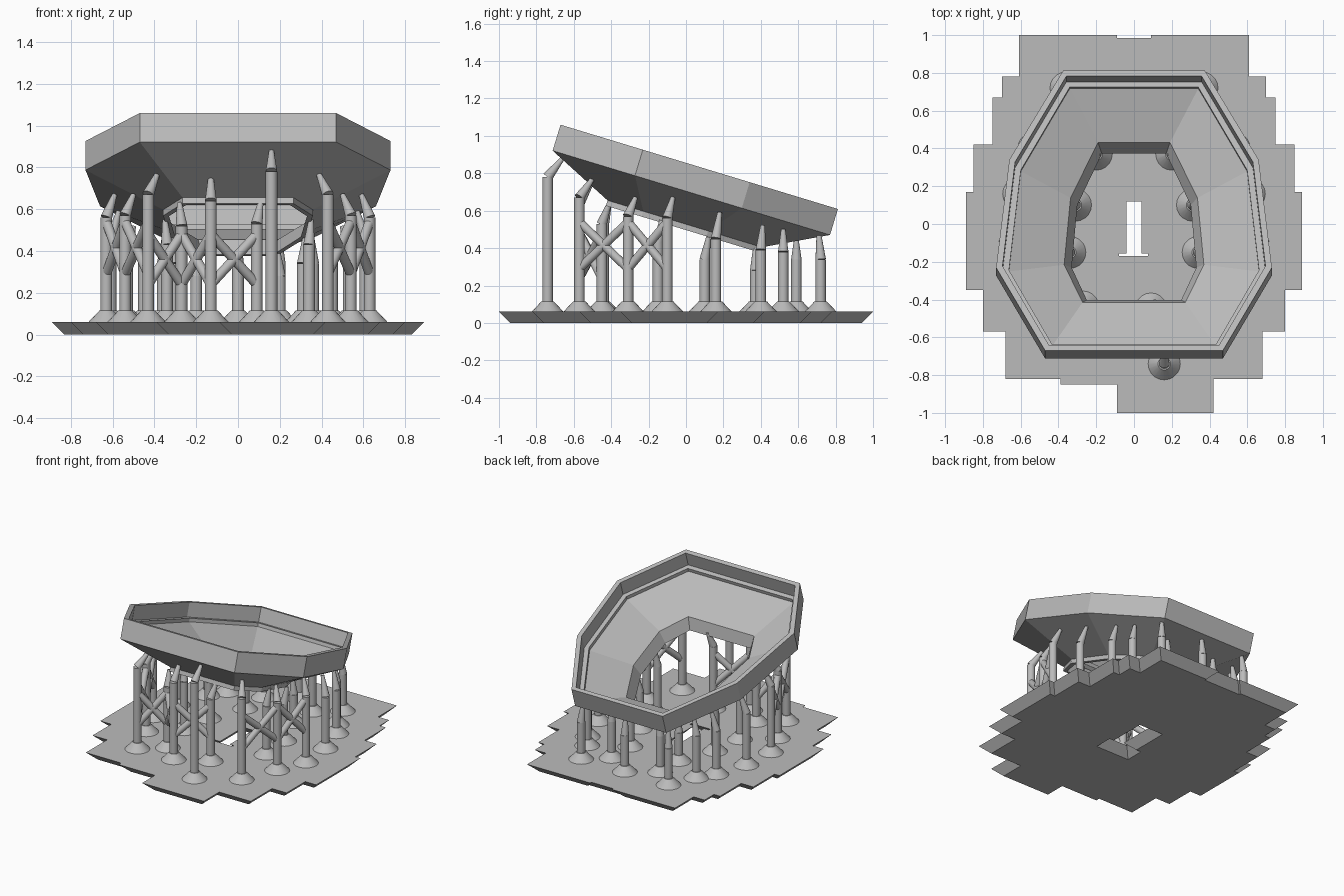
import bpy, bmesh, math
from mathutils import Vector, Matrix

cube = bpy.data.objects.get("Cube")
if cube:
    bpy.data.objects.remove(cube)

grey = bpy.data.materials.new("plain grey")
grey.use_nodes = True
COLOR = (0.5, 0.5, 0.5, 1)
grey.diffuse_color = COLOR
for node in grey.node_tree.nodes:
    if node.type == 'BSDF_PRINCIPLED':
        node.inputs["Base Color"].default_value = COLOR


def finish(bm, name, smooth=False):
    bmesh.ops.recalc_face_normals(bm, faces=bm.faces)
    mesh = bpy.data.meshes.new(name)
    bm.to_mesh(mesh)
    bm.free()
    mesh.materials.append(grey)
    obj = bpy.data.objects.new(name, mesh)
    bpy.context.collection.objects.link(obj)
    if smooth:
        bpy.ops.object.select_all(action='DESELECT')
        obj.select_set(True)
        bpy.context.view_layer.objects.active = obj
        bpy.ops.object.shade_smooth_by_angle(angle=math.radians(30))
    return obj


# Tilted eight-sided funnel: half outlines as (x, distance along the slope)
RIM = [(.47, -.95), (.73, -.49), (.66, .107), (.375, .6)]
HOLE = [(.25, -.565), (.33, -.385), (.30, -.04), (.17, .245)]
# Closed section: (blend from rim to hole, height across the slope)
SECTION = [(0, .819), (0, .674), (.93, .505), (.93, .475), (1, .475),
           (.9, .56), (.17, .69), (.17, .715), (.085, .715), (.085, .819)]
TILT = Matrix.Rotation(math.radians(-16.9), 3, 'X')


def funnel():
    bm = bmesh.new()
    loops = []
    for t, w in SECTION:
        half = [Vector((*a, w)).lerp(Vector((*b, w)), t) for a, b in zip(RIM, HOLE)]
        full = half + [Vector((-p.x, p.y, p.z)) for p in reversed(half)]
        loops.append([bm.verts.new(TILT @ p) for p in full])
    for i, lower in enumerate(loops):
        upper = loops[(i + 1) % len(loops)]
        for j in range(len(lower)):
            k = (j + 1) % len(lower)
            bm.faces.new((lower[j], lower[k], upper[k], upper[j]))
    finish(bm, "tilted_funnel")


funnel()

# Stepped base plate with undercut edges and a slot
STEPS = [(.61, 1), (.61, .78), (.7, .78), (.7, .67), (.75, .67), (.75, .42), (.85, .42),
         (.85, .17), (.89, .17), (.89, -.35), (.8, -.35), (.8, -.57), (.68, -.57), (.68, -.82)]
FRONT = [(.42, -.82), (.42, -1), (-.09, -1), (-.09, -.85), (-.39, -.85), (-.39, -.82)]
NOTCH = [(-.09, 1), (-.09, .985), (.09, .985), (.09, 1)]
OUTLINE = STEPS + FRONT + [(-x, y) for x, y in reversed(STEPS)] + NOTCH
SLOT = [(-.08, -.17), (.075, -.17), (.075, -.155), (.04, -.155),
        (.04, .12), (-.04, .12), (-.04, -.155), (-.08, -.155)]
THICK = .06


def inset(points, d):
    # Shift each corner by the right-hand normals of its two edges
    result = []
    for i, p in enumerate(points):
        p = Vector(p)
        a = (p - Vector(points[i - 1])).normalized()
        b = (Vector(points[(i + 1) % len(points)]) - p).normalized()
        result.append(p + d * Vector((a.y + b.y, -a.x - b.x)))
    return result


def plate():
    bm = bmesh.new()
    levels = {0: [], 1: []}
    for points in (OUTLINE, SLOT):
        rings = []
        for level, outline in ((0, inset(points, THICK)), (1, points)):
            ring = [bm.verts.new((p[0], p[1], level * THICK)) for p in outline]
            levels[level] += [bm.edges.new((v, ring[i - 1])) for i, v in enumerate(ring)]
            rings.append(ring)
        low, high = rings
        for i in range(len(low)):
            bm.faces.new((low[i - 1], low[i], high[i], high[i - 1]))
    for edges in levels.values():
        bmesh.ops.triangle_fill(bm, use_beauty=True, use_dissolve=False, edges=edges,
                                normal=(0, 0, 1))
    finish(bm, "base_plate")


plate()


# Support pillars: flared foot, column, leaning tip
def frustum(bm, start, end, r1, r2):
    start, end = Vector(start), Vector(end)
    axis = end - start
    turn = axis.to_track_quat('Z', 'Y').to_matrix().to_4x4()
    bmesh.ops.create_cone(bm, cap_ends=True, segments=20, radius1=r1, radius2=r2,
                          depth=axis.length,
                          matrix=Matrix.Translation((start + end) / 2) @ turn)


R = .028


def pillar(name, x, y, top, tip):
    bm = bmesh.new()
    frustum(bm, (x, y, THICK - .005), (x, y, .115), .09, R + .005)
    frustum(bm, (x, y, .1), (x, y, top), R, R)
    frustum(bm, (x, y, top), tip, R, .012)
    finish(bm, name, True)


# Mirrored pillars: x, y, column top, tip
PAIRS = [
    (.43, -.57, .67, (.385, -.5, .77)), (.54, -.31, .57, (.5, -.27, .67)),
    (.63, -.1, .56, (.59, -.07, .67)), (.61, .16, .45, (.57, .18, .59)),
    (.53, .4, .39, (.5, .41, .52)), (.45, .52, .38, (.43, .52, .5)),
    (.2, .59, .34, (.2, .59, .45)), (.36, .72, .34, (.35, .71, .48)),
    (.31, .1, .34, (.32, .12, .46)), (.34, -.15, .43, (.35, -.13, .55)),
    (.2, .37, .28, (.19, .37, .4)),
]
for i, (x, y, top, tip) in enumerate(PAIRS):
    for side, s in (("left", 1), ("right", -1)):
        pillar(f"pillar_{side}_{i + 1}", s * x, y, top, (s * tip[0], *tip[1:]))

SINGLES = [(.16, -.74, .78, (.16, -.66, .88)), (-.13, -.57, .64, (-.13, -.5, .76)),
           (-.27, -.44, .52, (-.28, -.41, .63)), (.09, -.45, .53, (.11, -.41, .64)),
           (0, .72, .34, (0, .71, .48))]
for i, spec in enumerate(SINGLES):
    pillar(f"pillar_centre_{i + 1}", *spec)


# Crossed braces between neighbouring pillars
def cross_brace(name, a, b, low, high):
    bm = bmesh.new()
    for z1, z2 in ((low, high), (high, low)):
        frustum(bm, (*a, z1), (*b, z2), .023, .023)
    finish(bm, name, True)


for side, s in (("left", 1), ("right", -1)):
    row = [(s * x, y) for x, y, *_ in PAIRS[:3]]
    for i in range(2):
        cross_brace(f"brace_{side}_{i + 1}", row[i], row[i + 1], .29, .54)
front = [(-.43, -.57), (-.27, -.44), (-.13, -.57), (.09, -.45)]
for i in range(3):
    cross_brace(f"brace_front_{i + 1}", front[i], front[i + 1], .24, .48)
